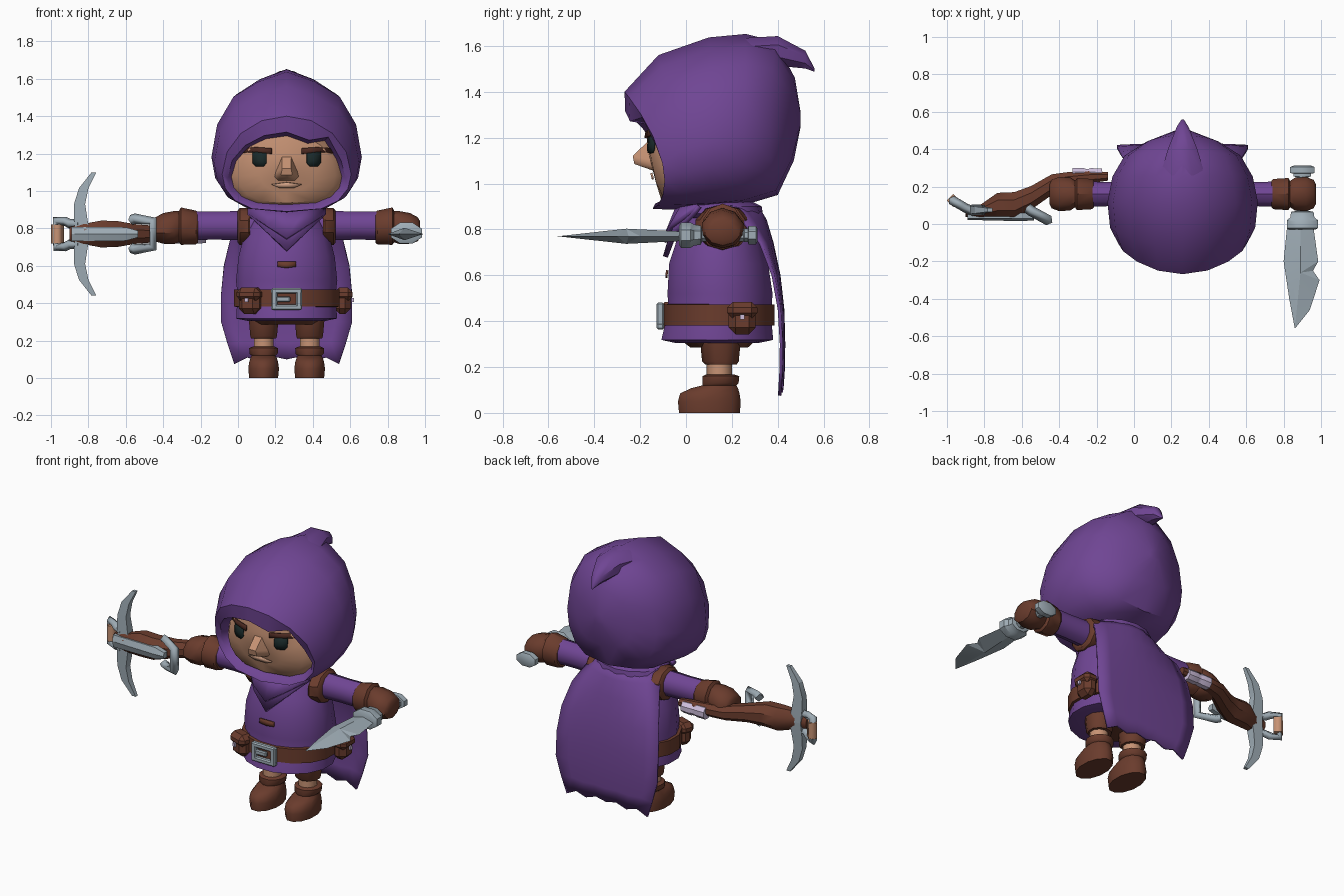
import bpy, bmesh, math
from mathutils import Vector, Matrix

if "Cube" in bpy.data.objects:
    bpy.data.objects.remove(bpy.data.objects["Cube"])

CX = 0.26  # body centre line


def mat(name, r, g, b):
    m = bpy.data.materials.new(name)
    m.diffuse_color = (r, g, b, 1)
    m.use_nodes = True
    m.node_tree.nodes["Principled BSDF"].inputs["Base Color"].default_value = m.diffuse_color
    return m


PURPLE = mat("purple_cloth", .160, .060, .295)
BROWN = mat("brown_leather", .145, .045, .026)
DARK = mat("dark_brown_hair", .07, .022, .015)
SKIN = mat("skin", .57, .29, .175)
LIP = mat("lip_tone", .68, .38, .25)
STEEL = mat("steel", .35, .42, .47)
EYE = mat("eye_dark", .010, .022, .022)
LILAC = mat("pale_lilac", .62, .52, .72)


def make(name, bm, m, angle=38, thick=0):
    bmesh.ops.recalc_face_normals(bm, faces=bm.faces)
    me = bpy.data.meshes.new(name)
    bm.to_mesh(me)
    bm.free()
    me.materials.append(m)
    for p in me.polygons:
        p.use_smooth = True
    me.set_sharp_from_angle(angle=math.radians(angle))
    ob = bpy.data.objects.new(name, me)
    bpy.context.collection.objects.link(ob)
    if thick:
        s = ob.modifiers.new("thickness", 'SOLIDIFY')
        s.thickness, s.offset = thick, 0
    return ob


def loft(name, rows, m, closed=True, caps=(True, True), angle=38, thick=0):
    bm = bmesh.new()
    vs = [[bm.verts.new(p) for p in r] for r in rows]
    n = len(rows[0])
    for a, b in zip(vs, vs[1:]):
        for i in range(n if closed else n - 1):
            j = (i + 1) % n
            bm.faces.new((a[i], a[j], b[j], b[i]))
    if closed:
        for r, c in ((vs[0], caps[0]), (vs[-1], caps[1])):
            if c:
                bm.faces.new(r)
    return make(name, bm, m, angle, thick)


def ring(c, axis, a, b, n=12):
    """Ellipse across one axis; a and b are radii along the other two axes."""
    u, v = [i for i in range(3) if i != axis]
    out = []
    for k in range(n):
        t = 2 * math.pi * (k + .5) / n
        p = list(c)
        p[u] += a * math.cos(t)
        p[v] += b * math.sin(t)
        out.append(p)
    return out


def stack(name, x, rows, m, n=14, **kw):
    """Rows of height, half width, front y, back y."""
    return loft(name, [ring((x, (f + k) / 2, z), 2, w, (k - f) / 2, n) for z, w, f, k in rows], m, **kw)


def box(name, c, size, m, rz=0, bevel=0):
    bm = bmesh.new()
    bmesh.ops.create_cube(bm, size=1)
    bmesh.ops.scale(bm, vec=size, verts=bm.verts)
    if bevel:
        bmesh.ops.bevel(bm, geom=bm.edges[:], offset=bevel, segments=1, affect='EDGES')
    bm.transform(Matrix.Translation(c) @ Matrix.Rotation(rz, 4, 'Z'))
    return make(name, bm, m, 30)


def tube(name, pts, r, m, cyclic=False):
    cu = bpy.data.curves.new(name, 'CURVE')
    cu.dimensions = '3D'
    cu.bevel_depth, cu.bevel_resolution, cu.use_fill_caps = r, 0, True
    s = cu.splines.new('POLY')
    s.points.add(len(pts) - 1)
    for q, p in zip(s.points, pts):
        q.co = (*p, 1)
    s.use_cyclic_u = cyclic
    cu.materials.append(m)
    ob = bpy.data.objects.new(name, cu)
    bpy.context.collection.objects.link(ob)
    bpy.ops.object.select_all(action='DESELECT')
    ob.select_set(True)
    bpy.context.view_layer.objects.active = ob
    bpy.ops.object.convert(target='MESH')


def patch(name, target, outline, m, off=.006):
    """Thin plate laid on the front of another part."""
    bpy.context.view_layer.update()
    mid = [sum(p[i] for p in outline) / len(outline) for i in (0, 1)]
    bm = bmesh.new()
    vs = []
    for x, z in outline + [mid]:
        hit, loc, _, _ = target.ray_cast(Vector((x, -2, z)), Vector((0, 1, 0)))
        vs.append(bm.verts.new((x, (loc.y if hit else -.12) - off, z)))
    for i in range(len(outline)):
        bm.faces.new((vs[i], vs[(i + 1) % len(outline)], vs[-1]))
    make(name, bm, m, thick=.009)


def head_ring(w, zt, zb, yt, yb, d=0, n=16):
    """Egg shaped loop; y slides from bottom to top, d sweeps the sides back."""
    mid = zb + .39 * (zt - zb)
    out = []
    for k in range(n):
        t = 2 * math.pi * k / n
        s, c = math.sin(t), math.cos(t)
        q = math.copysign(abs(s) ** (.65 if c < 0 else 1), s)
        z = mid + c * ((zt - mid) if c > 0 else (mid - zb))
        out.append([CX + w * q, yb + (yt - yb) * (z - zb) / (zt - zb) + d * q * q, z])
    return out


# hood with a crest and a torn notch in the rim
hood = [head_ring(*r) for r in (
    (.285, 1.285, .945, -.10, -.04, .04), (.315, 1.315, .912, -.265, -.135, .10), (.345, 1.40, .89, -.268, -.145, .09),
    (.388, 1.56, .886, -.12, -.07, .07), (.402, 1.637, .89, .10, .08, .03), (.375, 1.652, .905, .26, .25, 0),
    (.31, 1.62, .95, .39, .40, -.03), (.19, 1.46, 1.10, .475, .47, -.03), (.04, 1.31, 1.25, .50, .50, 0))]
for r in hood[:2]:
    r[1][2] -= .025
    r[2][2] += .045
for r in hood[3:7]:
    r[1][2] -= .02
    r[-1][2] -= .02
loft("hood", hood, PURPLE, caps=(False, True), angle=42)
loft("hood_tip", [ring((CX, y, z), 1, a, b, 8) for y, z, a, b in (
    (.26, 1.57, .13, .07), (.40, 1.578, .085, .07), (.52, 1.54, .034, .042), (.56, 1.495, .006, .008))], PURPLE)

# face
face = loft("face", [head_ring(*r) for r in (
    (.34, 1.36, .90, .02, .02, .06), (.315, 1.345, .91, -.08, -.06, .05), (.26, 1.31, .935, -.15, -.11, .03),
    (.14, 1.21, 1.0, -.172, -.13), (.02, 1.12, 1.08, -.165, -.15))], SKIN)
nose = bmesh.new()
nv = [nose.verts.new((CX + x, y, z)) for x, y, z in (
    (-.025, -.155, 1.195), (.025, -.155, 1.195), (.065, -.14, 1.10), (.068, -.14, 1.075), (.045, -.14, 1.055),
    (-.045, -.14, 1.055), (-.068, -.14, 1.075), (-.065, -.14, 1.10), (-.024, -.232, 1.12), (.024, -.232, 1.12),
    (.03, -.225, 1.085), (-.03, -.225, 1.085))]
bmesh.ops.convex_hull(nose, input=nv)
make("nose", nose, SKIN, 50)
for m, s in ((-1, "left"), (1, "right")):
    P = lambda pts: [(CX + m * x, z) for x, z in pts]
    patch("eye_" + s, face, P([(.108, 1.15), (.123, 1.132), (.165, 1.132), (.182, 1.15), (.182, 1.213), (.108, 1.208)]), EYE)
    patch("eyebrow_" + s, face, P([(.08, 1.198), (.16, 1.208), (.25, 1.202), (.24, 1.228), (.16, 1.234), (.08, 1.228)]), DARK, .013)
patch("mouth", face, [(CX + x, z) for x, z in ((-.08, 1.035), (-.04, 1.018), (.04, 1.018), (.08, 1.035), (0, 1.046))], LIP, .01)

# tunic, belt and collar
tunic = stack("tunic", CX, [
    (.305, .21, -.05, .32), (.318, .275, -.112, .385), (.37, .272, -.10, .38), (.43, .265, -.08, .375),
    (.52, .276, -.085, .382), (.65, .262, -.078, .362), (.75, .235, -.045, .335), (.85, .19, 0, .31),
    (.92, .15, .03, .28)], PURPLE, 16)
stack("shorts", CX, [(.285, .17, .02, .27), (.33, .22, -.04, .32)], BROWN)
stack("belt", CX, [(.38, .27, -.085, .375), (.382, .287, -.10, .39), (.472, .287, -.10, .39), (.474, .265, -.085, .375)], BROWN, 16)
stack("collar_ring", CX, [(.85, .20, -.01, .31), (.87, .225, -.03, .335), (.90, .21, -.02, .33), (.92, .17, 0, .29)], PURPLE)
for i, (top, tip, dy) in enumerate(((.90, .68, 0), (.905, .745, -.006))):
    xs = (-.205, -.10, 0, .10, .205)
    low = [(CX + x, -.09 + dy + x * x * 3, tip + abs(x) * (top - .03 - tip) / .205) for x in xs]
    high = [(CX + x, -.025 + dy + x * x * 2, top) for x in xs]
    loft(f"collar_flap_{i + 1}", [low, high], PURPLE, closed=False, thick=.022)
patch("chest_tab", tunic, [(.21, .595), (.26, .588), (.31, .595), (.31, .622), (.21, .622)], BROWN, .008)

# buckle
for k, (x, z, w, h) in enumerate(((.26, .466, .165, .03), (.26, .378, .165, .03), (.194, .422, .032, .09), (.326, .422, .032, .09))):
    box(f"buckle_bar_{k + 1}", (x, -.112, z), (w, .032, h), STEEL, 0, .007)
box("buckle_pin", (.24, -.112, .422), (.08, .022, .03), STEEL, 0, .006)

# belt pouches
for s, c, rz in (("front", (.065, -.05), -.35), ("side", (.558, .245), math.pi / 2)):
    d = Vector((math.sin(rz), -math.cos(rz)))
    box(f"pouch_{s}", (*c, .41), (.118, .09, .135), BROWN, rz, .03)
    box(f"pouch_flap_{s}", (*(Vector(c) + d * .006), .447), (.132, .098, .075), BROWN, rz, .026)
    box(f"pouch_stud_{s}", (*(Vector(c) + d * .055), .418), (.018, .012, .022), LILAC, rz)

# cape with ragged hem
cols = [i / 4 - 1 for i in range(9)]
jag = (0, .035, .015, .04, .025, .04, .015, .035, 0)
cape = [[(CX + w * u, y - d * u * u, z + k * jag[i]) for i, u in enumerate(cols)] for z, w, y, d, k in (
    (.90, .20, .31, .12, 0), (.84, .25, .345, .10, 0), (.74, .30, .375, .05, 0), (.60, .335, .405, .025, 0),
    (.45, .35, .422, .015, 0), (.30, .35, .426, .01, 0), (.18, .315, .424, .01, .3), (.075, .28, .418, .01, 1))]
loft("cape", cape, PURPLE, closed=False, thick=.014)

# arms, gloves, legs and boots
for m, s in ((-1, "left"), (1, "right")):
    limb = lambda name, rows, mt: loft(f"{name}_{s}", [ring((CX + m * x, .16, z), 0, a, b, 10) for x, z, a, b in rows], mt)
    limb("sleeve", [(.15, .815, .075, .08), (.38, .815, .068, .075), (.50, .815, .07, .077)], PURPLE)
    limb("shoulder_strap", [(.195, .81, .12, .095), (.205, .81, .125, .10), (.25, .81, .105, .10), (.262, .81, .085, .085)], BROWN)
    limb("glove", [(.475, .805, .075, .082), (.485, .805, .085, .09), (.565, .812, .09, .10), (.575, .81, .074, .084),
                   (.60, .805, .092, .088), (.66, .80, .096, .082), (.70, .795, .08, .065), (.713, .795, .055, .045)], BROWN)
    x = CX + m * .123
    stack("legging_" + s, x, [(.21, .07, .085, .22), (.225, .075, .07, .23), (.33, .085, .06, .24)], BROWN, 10)
    stack("shin_" + s, x, [(.14, .055, .09, .20), (.23, .055, .09, .20)], SKIN, 10)
    stack("boot_" + s, x, [(0, .08, -.035, .24), (.05, .085, -.04, .243), (.085, .08, -.03, .238), (.108, .072, .02, .23),
                           (.12, .066, .07, .222), (.13, .078, .068, .232), (.16, .08, .07, .235), (.168, .06, .085, .21)], BROWN, 12, angle=55)

# dagger
bm = bmesh.new()
edge = [bm.verts.new((x, y, .77)) for x, y in ((.82, .0), (.80, -.2), (.83, -.4), (.86, -.56), (.94, -.46),
                                              (.992, -.30), (.957, -.25), (.985, -.2), (.957, .0))]
for h in (.033, -.033):
    root, mid = bm.verts.new((.89, 0, .77 + h * .6)), bm.verts.new((.89, -.26, .77 + h))
    for a, b in zip(edge, edge[1:]):
        bm.faces.new((a, b, mid))
    bm.faces.new((edge[0], mid, root))
    bm.faces.new((edge[-1], root, mid))
make("dagger_blade", bm, STEEL, 15)
loft("dagger_hilt", [ring((.90, y, .775), 1, a, b, 8) for y, a, b in (
    (-.03, .075, .045), (-.022, .09, .06), (.02, .09, .06), (.035, .07, .05), (.065, .065, .045), (.07, .035, .03),
    (.25, .035, .03), (.255, .05, .032), (.27, .05, .032), (.272, .07, .044), (.305, .07, .044), (.312, .05, .03))], STEEL)

# crossbow stock, rail and grip
loft("crossbow_stock", [ring((x, y, .77), 0, a, b, 8) for x, y, a, b in (
    (-.14, .255, .025, .025), (-.24, .25, .035, .035), (-.36, .235, .045, .042), (-.44, .21, .06, .047), (-.55, .14, .068, .057),
    (-.64, .10, .076, .074), (-.73, .10, .072, .078), (-.82, .065, .042, .06), (-.90, .065, .03, .04))], BROWN)
loft("crossbow_grip_wrap", [ring((x, .262, .755), 0, r, r, 8) for x, r in (
    (-.33, .04), (-.27, .04), (-.26, .036), (-.24, .036), (-.23, .04), (-.17, .036))], LILAC)
loft("crossbow_rail", [[(x, .06, .77 - h), (x, .03, .77 - h), (x, y, .77), (x, .03, .77 + h), (x, .06, .77 + h)] for x, y, h in (
    (-.89, .022, .038), (-.60, .015, .036), (-.535, .02, .018))], STEEL, angle=15)

# crossbow limbs, lever and stirrup
for m, s in ((-1, "lower"), (1, "upper")):
    loft("crossbow_limb_" + s, [ring((x, .075, .77 + m * z), 2, w, d, 4) for z, x, w, d in (
        (0, -.83, .055, .04), (.09, -.842, .05, .036), (.16, -.847, .042, .03), (.245, -.825, .036, .026), (.33, -.77, .018, .014))], STEEL, angle=20)
tube("crossbow_lever", [(-.57, .085, .845), (-.55, .07, .852), (-.455, .018, .838), (-.455, .018, .702), (-.55, .07, .688), (-.57, .085, .695)], .028, STEEL)
tube("crossbow_stirrup", [(-.85, .065, .825), (-.90, .085, .825), (-.925, .10, .838), (-.975, .128, .842), (-.973, .128, .698),
                         (-.925, .10, .702), (-.90, .085, .715), (-.85, .065, .715)], .025, STEEL)
tube("stirrup_wrap", [(-.966, .126, .82), (-.966, .126, .72)], .035, SKIN)
